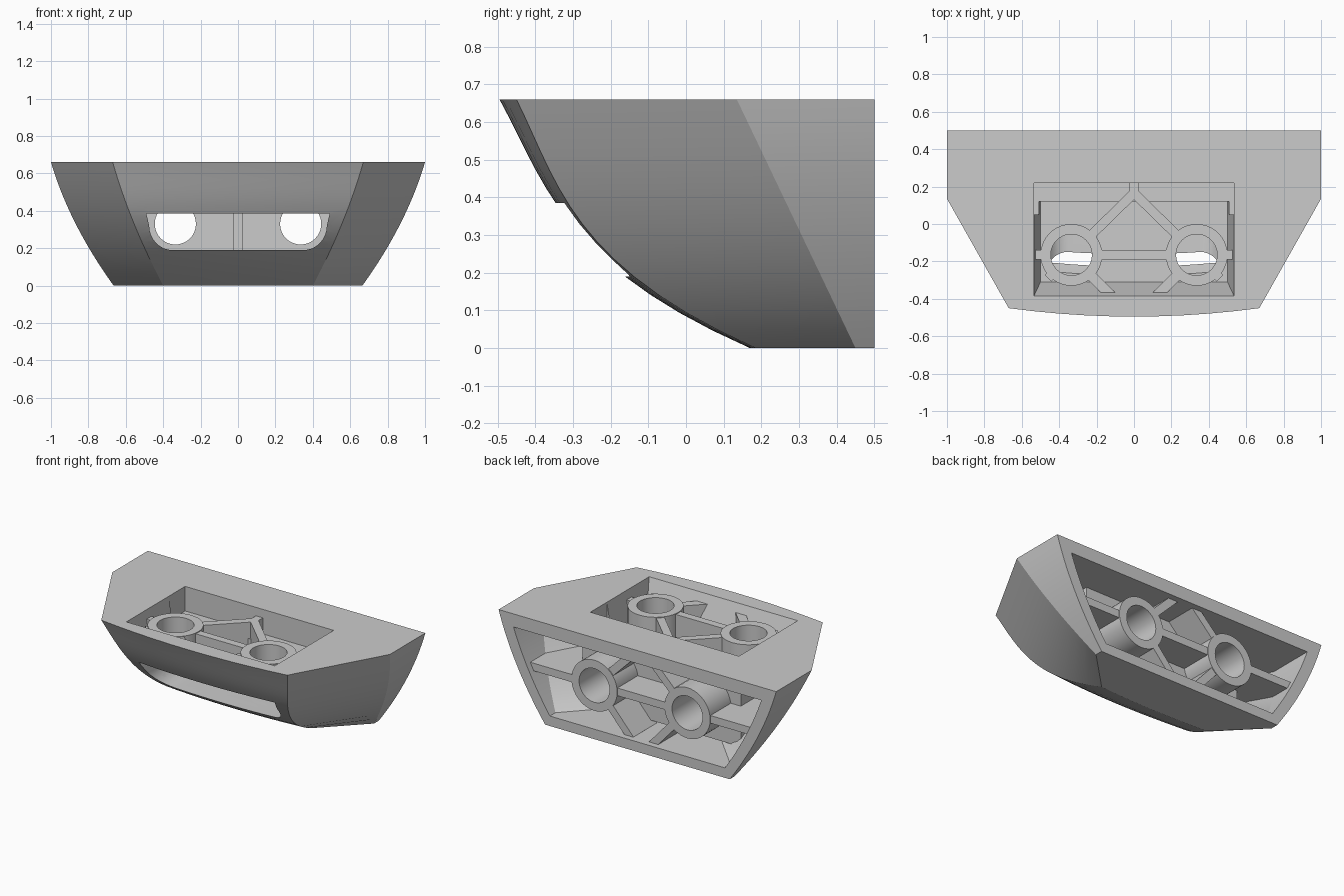
import bpy, bmesh, math
from mathutils import Vector, Matrix

if "Cube" in bpy.data.objects:
    bpy.data.objects.remove(bpy.data.objects["Cube"])

H = 0.66


def make(name, bm):
    bmesh.ops.recalc_face_normals(bm, faces=bm.faces)
    me = bpy.data.meshes.new(name)
    bm.to_mesh(me)
    bm.free()
    ob = bpy.data.objects.new(name, me)
    bpy.context.scene.collection.objects.link(ob)
    return ob


def loft(name, rings):
    """Closed solid through a list of equal-length point rings."""
    bm = bmesh.new()
    vs = [[bm.verts.new(p) for p in r] for r in rings]
    n = len(rings[0])
    for a, b in zip(vs, vs[1:]):
        for i in range(n):
            j = (i + 1) % n
            bm.faces.new((a[i], a[j], b[j], b[i]))
    bm.faces.new(vs[0])
    bm.faces.new(vs[-1])
    return make(name, bm)


def section(z, t, back):
    """Horizontal hull section; t = wall inset (0 is the outside)."""
    u = z / H
    f = 0.17 - 0.665 * (1.9*u - 0.9*u*u + 0.8*u*(1-u)*(0.45-u))
    f += t * (2.0 - 0.9*u)
    sx = 0.665 + 0.335 * (1.42*u - 0.42*u*u) - t
    cx = 0.40 + 0.27 * (1.3*u - 0.3*u*u) - 0.4*t
    sy = 0.45 - 0.315*u + 0.3*t
    bow = 0.015 + 0.03*u
    pts = [(-sx, back, z), (-sx, sy, z)]
    for i in range(11):
        k = -1 + i / 5
        pts.append((cx*k, f + bow*k*k, z))
    return pts + [(sx, sy, z), (sx, back, z)]


def hull(name, t, z0, z1, back):
    n = 14
    return loft(name, [section(z0 + (z1-z0)*i/n, t, back) for i in range(n + 1)])


def boolean(ob, other, op='DIFFERENCE'):
    m = ob.modifiers.new("cut", 'BOOLEAN')
    m.operation, m.object, m.solver = op, other, 'EXACT'
    bpy.ops.object.select_all(action='DESELECT')
    bpy.context.view_layer.objects.active = ob
    ob.select_set(True)
    bpy.ops.object.modifier_apply(modifier=m.name)


def rect(x, y0, y1, z):
    return [(-x, y0, z), (x, y0, z), (x, y1, z), (-x, y1, z)]


def pipe(name, r_in, r_out, lo, hi, centre, axis):
    """Tube along z or y; r_in = 0 gives a solid rod."""
    bm = bmesh.new()
    n = 40
    prof = [(r_out, lo), (r_out, hi)] + ([(r_in, hi), (r_in, lo)] if r_in else [])
    rings = []
    for r, h in prof:
        ring = []
        for i in range(n):
            a = 2*math.pi*i/n
            p, q = centre[0] + r*math.cos(a), centre[1] + r*math.sin(a)
            ring.append(bm.verts.new((p, q, h) if axis == 'z' else (p, h, q)))
        rings.append(ring)
    pairs = [(k, (k+1) % len(rings)) for k in range(len(rings) if r_in else 1)]
    for a, b in pairs:
        for i in range(n):
            j = (i+1) % n
            bm.faces.new((rings[a][i], rings[a][j], rings[b][j], rings[b][i]))
    if not r_in:
        bm.faces.new(rings[0])
        bm.faces.new(rings[1])
    return make(name, bm)


def rib(name, p, q, lo, hi, axis, w=0.05):
    """Thin wall from p to q, standing along the given axis."""
    p, q = Vector(p), Vector(q)
    d = (q - p).normalized()
    s = Vector((-d.y, d.x)) * w/2
    quad = [p+s, q+s, q-s, p-s]
    def ring(h):
        return [(v.x, v.y, h) if axis == 'z' else (v.x, h, v.y) for v in quad]
    ob = loft(name, [ring(lo), ring(hi)])
    boolean(ob, inside, 'INTERSECT')
    parts.append(ob)


parts, cutters = [], []

# cutters: hull interior, stepped top pocket, front slot
inside = hull("rib_limit", 0.035, 0.03, 0.63, 0.49)
cavity = hull("cavity_cutter", 0.08, 0.065, 0.575, 0.7)
pocket = loft("pocket_cutter", [rect(0.5, -0.31, 0.12, 0.45),
                                rect(0.535, -0.385, 0.12, 0.66),
                                rect(0.535, -0.385, 0.12, 0.75)])
ledge = loft("ledge_cutter", [rect(0.535, 0.05, 0.22, 0.5), rect(0.535, 0.05, 0.22, 0.75)])
outline = [(-0.49, 0.385), (0.49, 0.385)]
for cx, a0 in ((0.35, 0), (-0.35, -90)):
    for i in range(9):
        a = math.radians(a0 - 90*i/8)
        outline.append((cx + 0.125*math.cos(a), 0.32 + 0.13*math.sin(a)))
slot = loft("slot_cutter", [[(x, y, z) for x, z in outline] for y in (-0.7, 0.06)])
cutters += [inside, cavity, pocket, ledge, slot]

# curved outer shell, open at top, back and front slot
shell = hull("shell", 0, 0, H, 0.5)
for c in (cavity, pocket, ledge, slot):
    boolean(shell, c)

# inner housing between the top pocket, the slot and the back cavity
housing = loft("inner_housing", [rect(0.57, -0.6, 0.25, 0.09), rect(0.57, -0.6, 0.25, 0.61)])
boolean(housing, inside, 'INTERSECT')
for c in (pocket, ledge, slot):
    boolean(housing, c)
for s in (-1, 1):
    for c in (pipe("bore_cutter", 0, 0.11, 0.3, 0.8, (s*0.335, -0.165), 'z'),
              pipe("bore_cutter", 0, 0.11, 0.03, 0.8, (s*0.335, 0.33), 'y')):
        boolean(housing, c)
        cutters.append(c)
parts += [shell, housing]

# tubes and ribs in the top pocket and the back cavity
for s in (-1, 1):
    parts.append(pipe("top_tube", 0.11, 0.165, 0.42, 0.61, (s*0.335, -0.165), 'z'))
    parts.append(pipe("back_tube", 0.11, 0.165, 0.22, 0.465, (s*0.335, 0.33), 'y'))
    rib("top_diagonal_rib", (s*0.235, -0.065), (0, 0.165), 0.43, 0.605, 'z')
    rib("top_front_rib", (s*0.235, -0.27), (s*0.09, -0.415), 0.43, 0.605, 'z', 0.055)
    rib("top_rear_foot", (s*0.44, -0.27), (s*0.46, -0.29), 0.43, 0.605, 'z')
    rib("top_side_rib", (s*0.48, -0.165), (s*0.56, -0.165), 0.43, 0.605, 'z')
    rib("back_diagonal_rib", (s*0.235, 0.43), (s*0.07, 0.595), 0.22, 0.46, 'y')
    rib("back_lower_rib", (s*0.235, 0.23), (s*0.075, 0.05), 0.22, 0.46, 'y')
    rib("back_side_rib", (s*0.48, 0.33), (s*0.95, 0.33), 0.1, 0.46, 'y')
rib("top_cross_rib", (-0.2, -0.165), (0.2, -0.165), 0.43, 0.605, 'z')
rib("top_centre_rib", (0, 0.14), (0, 0.23), 0.43, 0.605, 'z')
rib("back_cross_rib", (-0.2, 0.33), (0.2, 0.33), 0.22, 0.46, 'y')
rib("slot_centre_rib", (0, 0.03), (0, 0.08), 0.18, 0.40, 'z')

for c in cutters:
    bpy.data.objects.remove(c, do_unlink=True)
bpy.ops.object.select_all(action='DESELECT')
for ob in parts:
    ob.select_set(True)
bpy.context.view_layer.objects.active = shell
bpy.ops.object.shade_smooth_by_angle(angle=math.radians(20))
